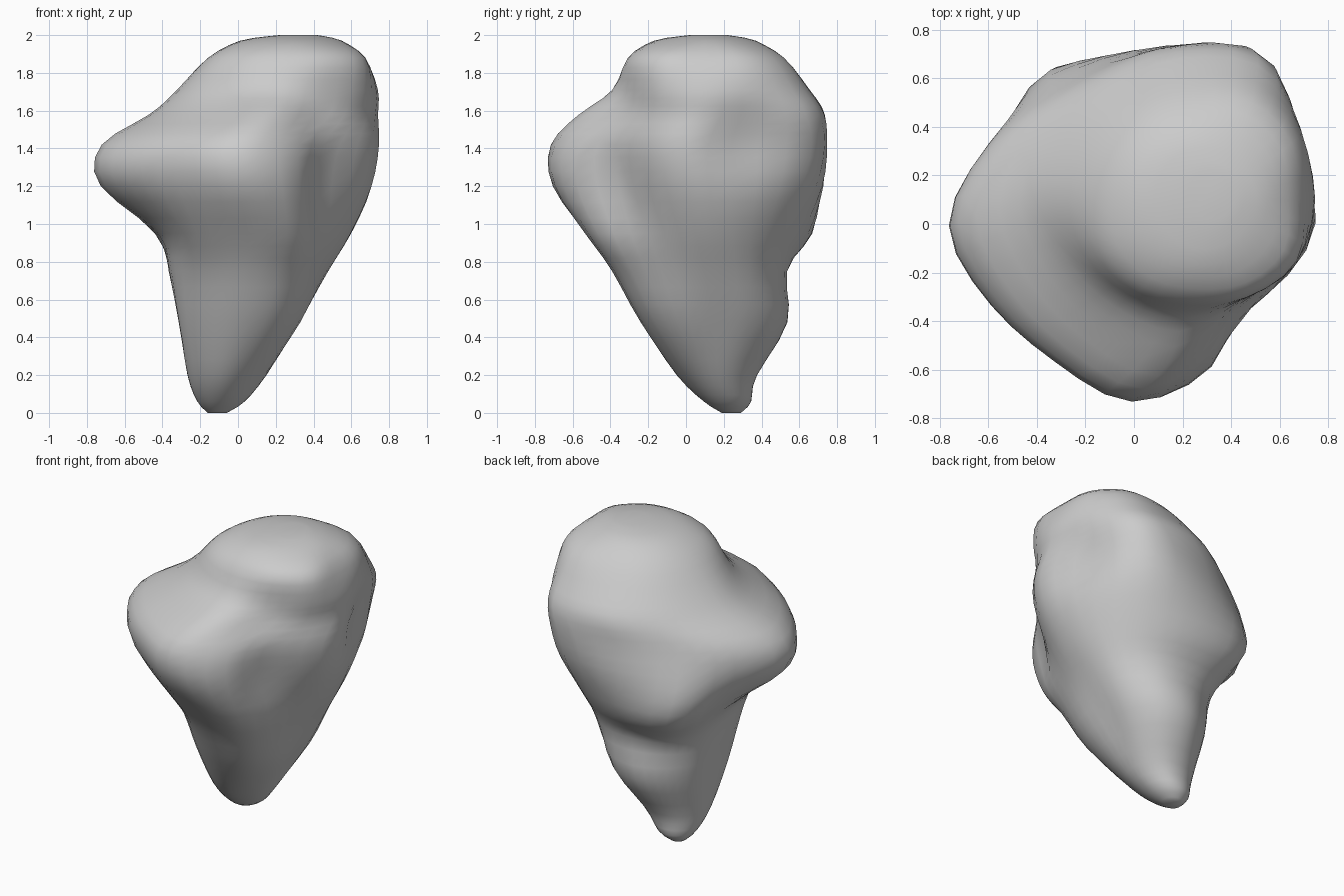
import bpy, bmesh, math
from mathutils import Vector

if "Cube" in bpy.data.objects:
    bpy.data.objects.remove(bpy.data.objects["Cube"])

# Cross-sections: height, centre x, centre y, then radii every 30 degrees from +x
SECTIONS = [
    (0.20, -.06, .17, .21, .21, .21, .20, .20, .20, .21, .21, .21, .22, .21, .21),
    (0.48, 0.0, .15, .32, .36, .40, .40, .36, .33, .31, .35, .36, .39, .42, .38),
    (0.75, .03, .10, .45, .48, .46, .43, .43, .42, .40, .42, .44, .49, .52, .46),
    (0.95, .05, .05, .55, .58, .60, .62, .67, .55, .47, .49, .54, .58, .62, .50),
    (1.20, 0.0, 0.0, .72, .76, .80, .72, .69, .67, .75, .66, .63, .72, .68, .60),
    (1.42, 0.0, 0.0, .765, .79, .84, .70, .63, .67, .74, .65, .64, .73, .66, .64),
    (1.58, .15, .10, .61, .63, .68, .63, .58, .58, .62, .59, .60, .68, .54, .56),
    (1.71, .20, .10, .55, .58, .60, .55, .52, .51, .53, .50, .48, .49, .48, .54),
    (1.88, .25, .10, .42, .47, .47, .41, .40, .40, .41, .43, .42, .41, .45, .48),
]
# Rounded ends: height, centre x, centre y, radius
BOTTOM = [(0.0, -.11, .24, .05), (0.06, -.09, .22, .125)]
TOP = [(1.97, .28, .10, .27), (2.0, .32, .12, .10)]
# Local dents (positive) and bumps (negative): x, y, z, reach sideways, reach vertically, depth
DENTS = [
    (.72, .30, 1.43, .18, .22, .08),    # hollow in the right side
    (.47, -.42, 1.22, .13, .32, .09),   # recess beside the front lobe
    (.55, .67, 1.45, .18, .25, -.05),   # back right corner
    (-.38, .55, 1.05, .13, .17, -.06),  # back left knob
]


def ring(z, cx, cy, *radii):
    if len(radii) == 1:
        radii = radii * 12
    return [Vector((cx + r * math.cos(i * math.pi / 6), cy + r * math.sin(i * math.pi / 6), z))
            for i, r in enumerate(radii)]


def spline(a, b, c, d, t):
    return 0.5 * (2 * b + (c - a) * t + (2 * a - 5 * b + 4 * c - d) * t * t
                  + (3 * b - a - 3 * c + d) * t ** 3)


def smooth_ring(pts, steps):
    n = len(pts)
    return [spline(pts[i - 1], pts[i], pts[(i + 1) % n], pts[(i + 2) % n], s / steps)
            for i in range(n) for s in range(steps)]


def dent(p):
    out = p.copy()
    for x, y, z, w, h, depth in DENTS:
        d = ((p.x - x) ** 2 + (p.y - y) ** 2) / w ** 2 + (p.z - z) ** 2 / h ** 2
        out -= Vector((x, y, 0)).normalized() * depth * math.exp(-d)
    return out


# Interpolate the sections around and upward
keys = [smooth_ring(ring(*s), 3) for s in BOTTOM + SECTIONS + TOP]
rings = []
last = len(keys) - 1
for k in range(last):
    quad = [keys[max(k - 1, 0)], keys[k], keys[k + 1], keys[min(k + 2, last)]]
    for s in range(3):
        rings.append([spline(*q, s / 3) for q in zip(*quad)])
rings.append(keys[-1])

# Skin the rings into one closed boulder
bm = bmesh.new()
loops = [[bm.verts.new(dent(p)) for p in r] for r in rings]
for lo, hi in zip(loops, loops[1:]):
    for i in range(len(lo)):
        j = (i + 1) % len(lo)
        bm.faces.new((lo[i], lo[j], hi[j], hi[i]))
bm.faces.new(loops[0][::-1])
bm.faces.new(loops[-1])
for v in bm.verts:
    v.co.z = min(max(v.co.z, 0), 2)
# Even out the wobble between sections
for _ in range(2):
    bmesh.ops.smooth_vert(bm, verts=[v for v in bm.verts if .1 < v.co.z < 1.95], factor=0.4,
                          use_axis_x=True, use_axis_y=True, use_axis_z=False)
bmesh.ops.recalc_face_normals(bm, faces=bm.faces)
for f in bm.faces:
    f.smooth = True
mesh = bpy.data.meshes.new("boulder")
bm.to_mesh(mesh)
bm.free()
boulder = bpy.data.objects.new("boulder", mesh)
bpy.context.collection.objects.link(boulder)
